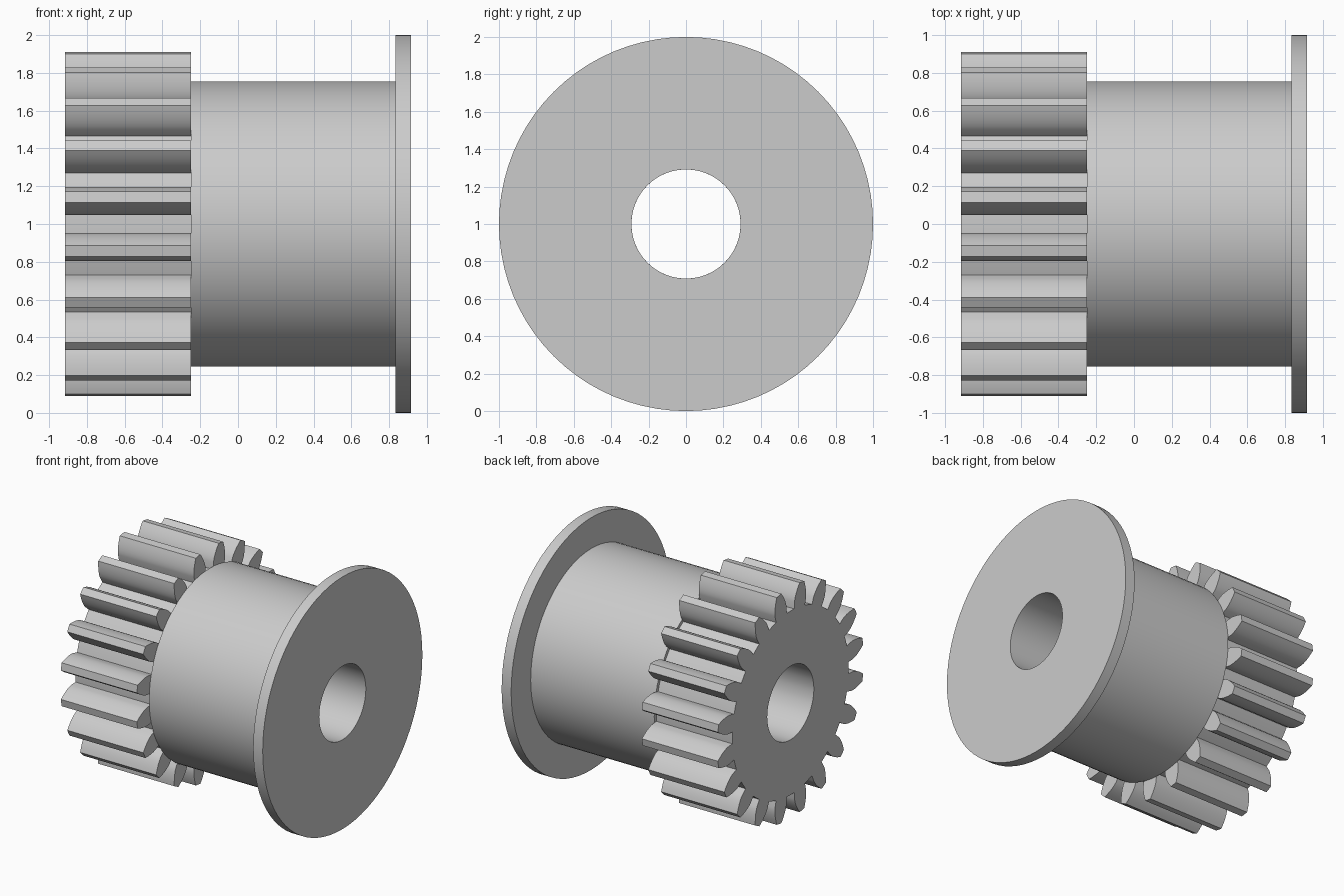
import bpy, bmesh, math
from mathutils import Vector, Matrix

cube = bpy.data.objects.get("Cube")
if cube:
    bpy.data.objects.remove(cube, do_unlink=True)

# Spur gear proportions, all driven by the module
TEETH = 20
M = 1 / 12
PITCH_R = M * TEETH / 2
TIP_R = PITCH_R + M
ROOT_R = PITCH_R - 1.25 * M
BASE_R = PITCH_R * math.cos(math.radians(20))
BORE_R = 3.5 * M
HUB_R = 0.755
GEAR_X, HUB_X, FLANGE_X, END_X = -11 * M, -3 * M, 10 * M, 11 * M
STEP = 2 * math.pi / TEETH

steel = bpy.data.materials.new("grey steel")
steel.use_nodes = True
colour = (0.6, 0.6, 0.6, 1)
steel.diffuse_color = colour
steel.node_tree.nodes["Principled BSDF"].inputs["Base Color"].default_value = colour


def finish(bm, name):
    bmesh.ops.remove_doubles(bm, verts=bm.verts, dist=1e-5)
    bmesh.ops.recalc_face_normals(bm, faces=bm.faces)
    mesh = bpy.data.meshes.new(name)
    bm.to_mesh(mesh)
    bm.free()
    mesh.materials.append(steel)
    obj = bpy.data.objects.new(name, mesh)
    obj.location.z = 1
    bpy.context.collection.objects.link(obj)
    bpy.ops.object.select_all(action="DESELECT")
    obj.select_set(True)
    bpy.context.view_layer.objects.active = obj
    bpy.ops.object.shade_smooth_by_angle(angle=math.radians(25))


def polar(r, a):
    return Vector((GEAR_X, r * math.cos(a), r * math.sin(a)))


def half_angle(r):
    """Half the tooth's angular width on an involute flank."""
    inv = lambda p: math.tan(p) - p
    return STEP / 4 + inv(math.radians(20)) - inv(math.acos(min(1, BASE_R / r)))


# Gear: flat outline of bored wheel and teeth, extruded along the axle
bm = bmesh.new()
root_half = half_angle(BASE_R)
radii = [ROOT_R] + [BASE_R + (TIP_R - BASE_R) * i / 6 for i in range(7)]
flank = [(r, half_angle(max(r, BASE_R))) for r in radii]
cuts = [-root_half, 0, root_half, STEP / 2, STEP - root_half]
for k in range(TEETH):
    mid = (k + 0.5) * STEP
    outline = [(r, -a) for r, a in flank] + [(r, a) for r, a in reversed(flank)] + [(ROOT_R, 0)]
    bm.faces.new([bm.verts.new(polar(r, mid + a)) for r, a in outline])
    for a, b in zip(cuts, cuts[1:]):
        corners = [(BORE_R, a), (ROOT_R, a), (ROOT_R, b), (BORE_R, b)]
        bm.faces.new([bm.verts.new(polar(r, mid + t)) for r, t in corners])
bmesh.ops.remove_doubles(bm, verts=bm.verts, dist=1e-5)
bmesh.ops.recalc_face_normals(bm, faces=bm.faces)
result = bmesh.ops.extrude_face_region(bm, geom=bm.faces[:], use_keep_orig=True)
moved = [g for g in result["geom"] if isinstance(g, bmesh.types.BMVert)]
bmesh.ops.translate(bm, verts=moved, vec=(HUB_X - GEAR_X, 0, 0))
finish(bm, "spur_gear")

# Hub and end flange: one bored profile turned around the axle
bm = bmesh.new()
profile = [(HUB_X, BORE_R), (HUB_X, HUB_R), (FLANGE_X, HUB_R),
           (FLANGE_X, 1), (END_X, 1), (END_X, BORE_R)]
verts = [bm.verts.new((x, 0, r)) for x, r in profile]
edges = [bm.edges.new((verts[i - 1], verts[i])) for i in range(len(verts))]
bmesh.ops.spin(bm, geom=verts + edges, cent=(0, 0, 0), axis=(1, 0, 0),
               angle=2 * math.pi, steps=80)
finish(bm, "hub_and_flange")
